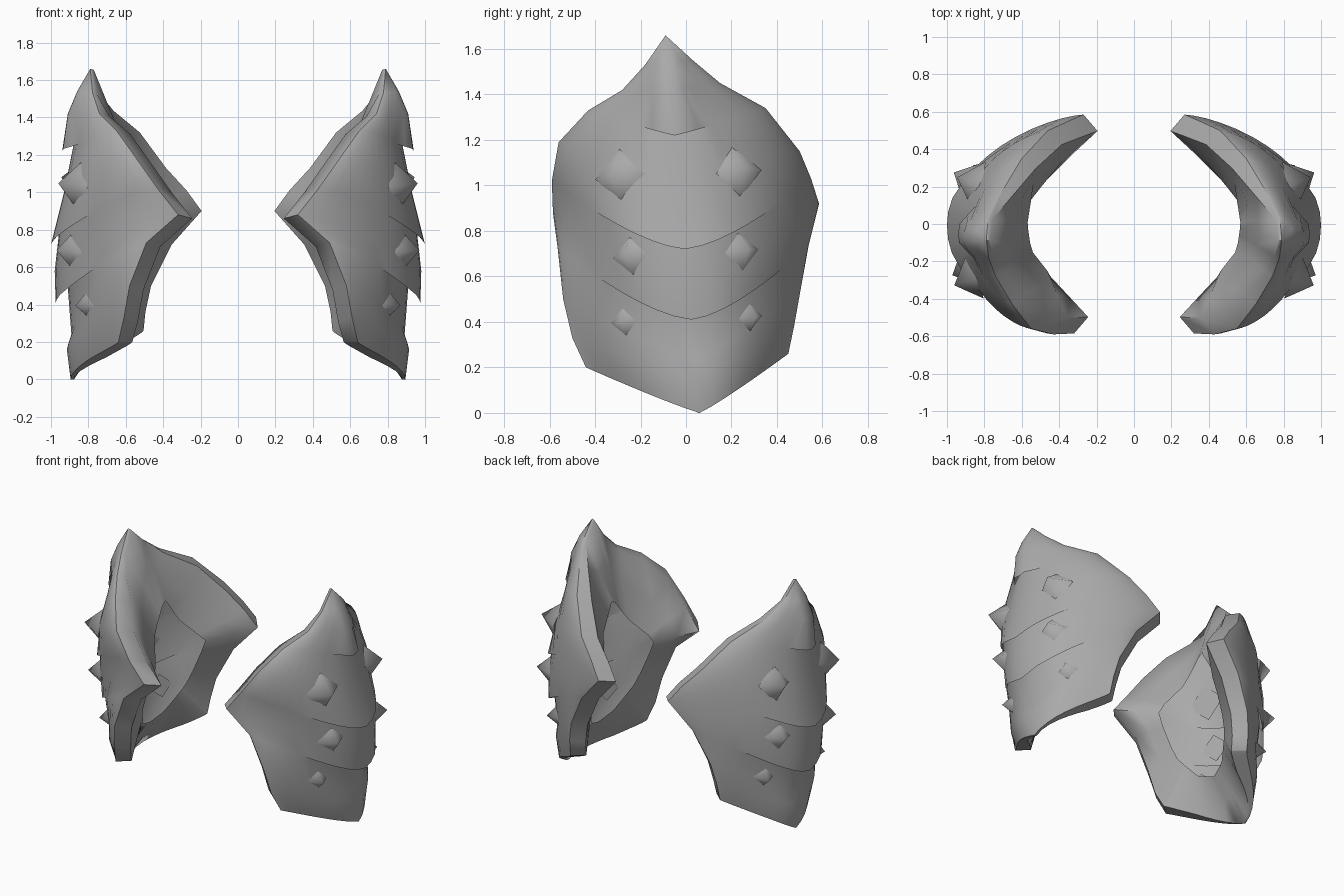
import bpy, bmesh, math
from mathutils import Vector
from mathutils.bvhtree import BVHTree

if "Cube" in bpy.data.objects:
    bpy.data.objects.remove(bpy.data.objects["Cube"])

steel = bpy.data.materials.new("grey steel")
steel.diffuse_color = (0.4, 0.4, 0.4, 1)
steel.use_nodes = True
steel.node_tree.nodes["Principled BSDF"].inputs["Base Color"].default_value = steel.diffuse_color
COLS = 24
TIP = Vector((.79, -.09, 1.66))

# Plate rows: centre x and z, plate lip, front edge, back edge
ROWS = [
    (.83, 1.54, .03, (.765, -.18, 1.53), (.77, .03, 1.55)),
    (.86, 1.42, .05, (.74, -.28, 1.42), (.72, .15, 1.45)),
    (.87, 1.22, .07, (.65, -.43, 1.33), (.60, .35, 1.34)),
    (.93, 1.0, 0, (.55, -.56, 1.19), (.46, .50, 1.15)),
    (.955, .72, .045, (.43, -.59, 1.02), (.35, .55, 1.03)),
    (.98, .58, 0, (.32, -.585, .88), (.27, .585, .92)),
    (.91, .41, .065, (.49, -.565, .73), (.43, .54, .74)),
    (.89, .23, 0, (.58, -.54, .50), (.54, .50, .52)),
    (.915, .16, 0, (.61, -.50, .33), (.57, .475, .38)),
    (.895, 0, 0, (.64, -.44, .20), (.58, .45, .26)),
]
# Back half of the opening in the lining, top to bottom
HALF_HOLE = [(.57, 0, 1.19), (.55, .13, 1.0), (.44, .27, .83), (.51, .27, .65),
             (.575, .23, .49), (.65, .11, .34), (.68, 0, .30)]


def middle(z):
    return .06 - .09 * z


def row_points(cx, cz, lip, front, back, tuck=0):
    cy = middle(cz)
    power = 1.5 if .3 < cz < 1.1 else 1.1
    width = .14 if cz > 1.1 else .41
    bulge = 1.35 + max(0, .4 - cz) * 3
    pts = []
    for i in range(COLS + 1):
        t = -math.pi / 2 + math.pi * i / COLS
        ex, ey, ez = front if t < 0 else back
        s, c = abs(math.sin(t)), max(0, math.cos(t))
        y = cy + (ey - cy) * s
        fade = min(1, 1.5 * max(0, 1 - abs(y - cy) / width))
        pts.append(Vector((ex + (cx - ex) * c ** bulge + lip * fade, y,
                           cz + (ez - cz) * s ** power + tuck * fade)))
    return pts


def loft(bm, rings, closed=False):
    grid = [[bm.verts.new(p) for p in ring] for ring in rings]
    n = len(grid[0])
    for a, b in zip(grid, grid[1:]):
        for i in range(n if closed else n - 1):
            j = (i + 1) % n
            bm.faces.new((a[i], a[j], b[j], b[i]))


def finish(bm, name, outward, angle):
    bmesh.ops.remove_doubles(bm, verts=bm.verts, dist=.0005)
    if sum(f.normal.x * f.calc_area() for f in bm.faces) * outward < 0:
        bmesh.ops.reverse_faces(bm, faces=bm.faces)
    bm.normal_update()
    mesh = bpy.data.meshes.new(name)
    bm.to_mesh(mesh)
    mesh.materials.append(steel)
    obj = bpy.data.objects.new(name, mesh)
    bpy.context.collection.objects.link(obj)
    bpy.ops.object.select_all(action='DESELECT')
    obj.select_set(True)
    bpy.context.view_layer.objects.active = obj
    bpy.ops.object.shade_smooth_by_angle(angle=math.radians(angle))
    mirror = obj.modifiers.new("Mirror", 'MIRROR')
    mirror.use_mirror_merge = False


# Outer shell: crest and plates, each plate tucked up behind the lip above it
tiers = [[[TIP] * (COLS + 1)]]
for cx, cz, lip, front, back in ROWS:
    tiers[-1].append(row_points(cx, cz, lip, front, back))
    if lip and cz < 1.3:
        tiers.append([row_points(cx, cz, 0, front, back, .08)])
shell = bmesh.new()
for tier in tiers:
    loft(shell, tier)
shell.normal_update()
finish(shell, "outer_plates", 1, 45)
tree = BVHTree.FromBMesh(shell)

# Thick rim and inner lining around the opening
rows = [row for tier in tiers for row in tier]
outline = [r[0] for r in rows] + rows[-1][1:-1] + [r[-1] for r in reversed(rows[1:])]
rim = [p for i, p in enumerate(outline) if i == 0 or (p - outline[i - 1]).length > .001]


def inner_edge(p):
    f = min(1, max(.25, abs(p.y - middle(p.z)) / .3))
    return Vector((p.x - .075 * f, p.y * (1 - .15 * f), p.z - .02 * f * (p.z > .3)))


def heading(p):
    return math.atan2(p[1], p[2] - .75) % math.tau


front_half = [(x, -y - .01, z) for x, y, z in HALF_HOLE[1:-1]]
hole = sorted((heading(p), Vector(p)) for p in HALF_HOLE + front_half)
hole = [(hole[-1][0] - math.tau, hole[-1][1])] + hole + [(hole[0][0] + math.tau, hole[0][1])]


def hole_point(p):
    a = heading(p)
    for (a0, p0), (a1, p1) in zip(hole, hole[1:]):
        if a0 <= a <= a1:
            return p0.lerp(p1, (a - a0) / (a1 - a0))


inner = [inner_edge(p) for p in rim]
opening = [hole_point(p) for p in inner]
halfway = [a.lerp(b, .5) for a, b in zip(inner, opening)]
lining = bmesh.new()
loft(lining, [rim, inner, halfway, opening], closed=True)
lining.normal_update()
finish(lining, "rim_and_lining", -1, 60)


# Four-sided studs set square to the plates
def add_stud(name, y, z, radius):
    spot, normal, _, _ = tree.ray_cast(Vector((2, y, z)), Vector((-1, 0, 0)))
    if normal.x < 0:
        normal = -normal
    normal = (normal + Vector((.3, 0, 0))).normalized()
    side = Vector((0, 0, 1)).cross(normal).normalized()
    up = normal.cross(side)
    bm = bmesh.new()
    base = [bm.verts.new(spot - normal * .02 + radius * (side * a + up * b))
            for a, b in ((1, .1), (-.1, 1), (-1, -.1), (.1, -1))]
    apex = bm.verts.new(spot + normal * radius * .8)
    bm.faces.new(base[::-1])
    for i in range(4):
        bm.faces.new((base[i], base[(i + 1) % 4], apex))
    bmesh.ops.recalc_face_normals(bm, faces=bm.faces)
    finish(bm, name, 0, 89)


for tier, z, radius, front_y, back_y in (("upper", 1.04, .125, -.29, .22),
                                         ("middle", .69, .10, -.24, .24),
                                         ("lower", .40, .08, -.27, .28)):
    add_stud(tier + "_front_stud", front_y, z, radius)
    add_stud(tier + "_back_stud", back_y, z + .02, radius)
